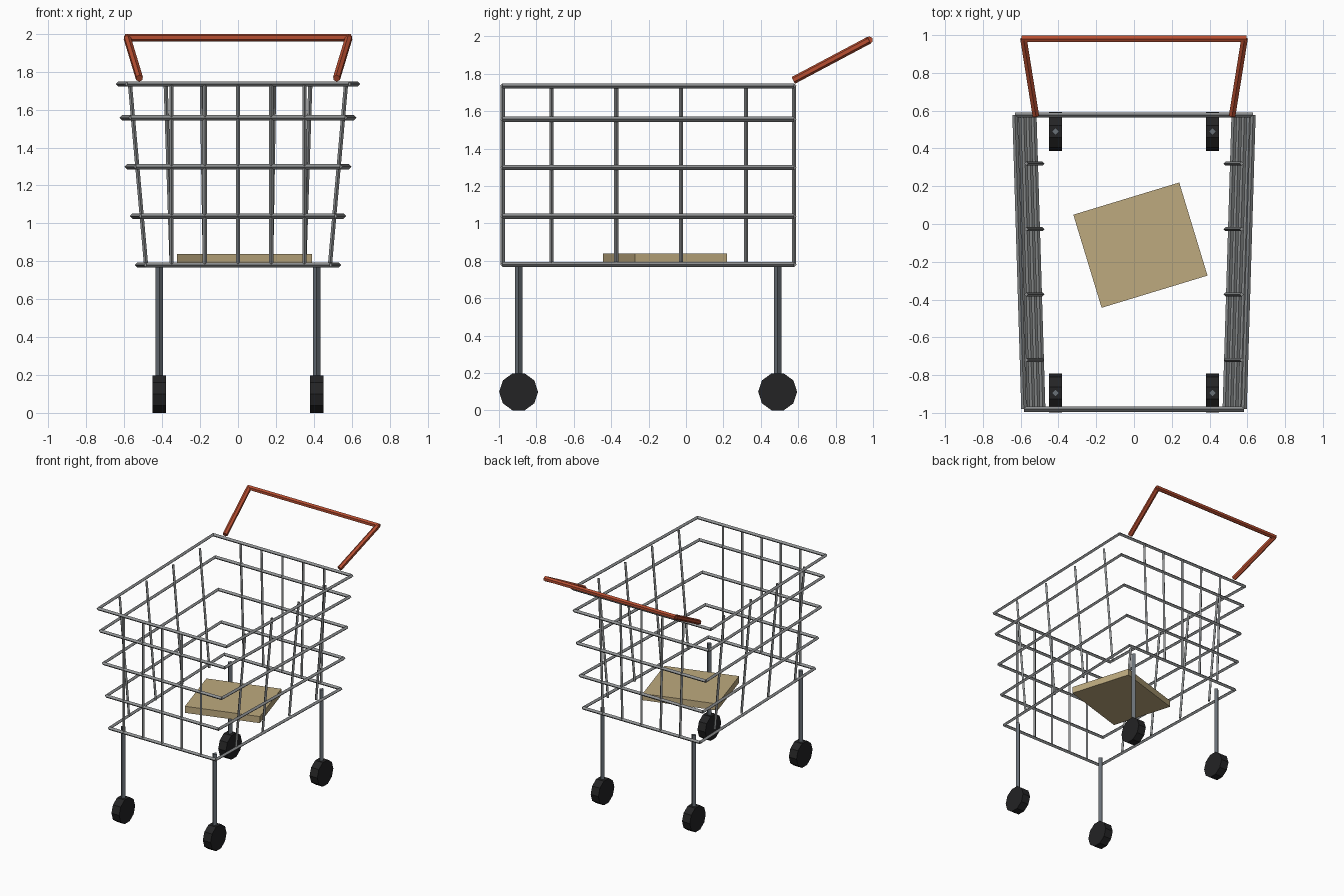
import bpy, math
from mathutils import Vector

if "Cube" in bpy.data.objects:
    bpy.data.objects.remove(bpy.data.objects["Cube"])


def material(name, rgb):
    m = bpy.data.materials.new(name)
    m.diffuse_color = (*rgb, 1)
    m.use_nodes = True
    m.node_tree.nodes["Principled BSDF"].inputs["Base Color"].default_value = m.diffuse_color
    return m


WIRE = material("wire grey", (0.27, 0.28, 0.285))
LEG = material("dark steel", (0.14, 0.16, 0.18))
RUBBER = material("black rubber", (0.017, 0.017, 0.018))
RED = material("handle red", (0.47, 0.075, 0.03))
CARD = material("cardboard", (0.51, 0.40, 0.21))


def rod(name, a, b, r, mat, sides=4):
    """Low-poly rod between two points."""
    a, b = Vector(a), Vector(b)
    d = b - a
    bpy.ops.mesh.primitive_cylinder_add(vertices=sides, radius=r, depth=d.length, location=(a + b) / 2)
    o = bpy.context.object
    o.name = name
    o.rotation_mode = 'QUATERNION'
    # tilt from vertical, keeping the rod's corners facing up and outwards
    if abs(d.normalized().z) > 0.9:
        o.rotation_quaternion = Vector((0, 0, 1)).rotation_difference(d)
    else:
        o.rotation_quaternion = d.to_track_quat('Z', 'Y')
    o.data.materials.append(mat)
    return o


FRONT, BACK = -0.98, 0.577
BOTTOM, TOP = 0.78, 1.735

# basket hoops, wider towards the top and the back
for z in (BOTTOM, 1.038, 1.298, 1.557, TOP):
    spread = 0.1 * (z - BOTTOM) / (TOP - BOTTOM)
    f, b = 0.483 + spread, 0.53 + spread
    corners = [(-f, FRONT, z), (f, FRONT, z), (b, BACK, z), (-b, BACK, z)]
    for i in range(4):
        rod("basket_hoop", corners[i], corners[(i + 1) % 4], 0.014, WIRE)

# upright wires on the front and back
for i in range(-2, 3):
    x = 0.175 * i
    rod("front_upright", (x, FRONT, BOTTOM), (x, FRONT, TOP), 0.011, WIRE)
    rod("back_upright", (x, BACK, BOTTOM), (x * 1.09, BACK, TOP), 0.011, WIRE)

for s in (-1, 1):
    # leaning upright wires on the sides
    for y in (-0.72, -0.373, -0.027, 0.32):
        rod("side_upright", (s * 0.485, y, BOTTOM), (s * 0.57, y, TOP), 0.011, WIRE)
    # legs and wheels
    for y in (-0.895, 0.49):
        rod("leg", (s * 0.415, y, 0.1), (s * 0.415, y, BOTTOM), 0.02, LEG)
        bpy.ops.mesh.primitive_cylinder_add(vertices=10, radius=0.104, depth=0.07,
                                            location=(s * 0.415, y, 0.099),
                                            rotation=(0, math.pi / 2, 0))
        wheel = bpy.context.object
        wheel.name = "wheel"
        # turn so that corners point forwards and backwards, with a flat tread below
        for v in wheel.data.vertices:
            v.co.x, v.co.y = v.co.y, v.co.x
        wheel.data.flip_normals()
        if abs(max(v.co.y for v in wheel.data.vertices) - 0.104) > 0.001:
            for v in wheel.data.vertices:
                v.co.x, v.co.y = v.co.y, v.co.x
            wheel.data.flip_normals()
        wheel.data.materials.append(RUBBER)
    # handle arms
    rod("handle_arm", (s * 0.52, 0.575, 1.765), (s * 0.585, 0.98, 1.98), 0.02, RED, 6)

# handle bar
rod("handle_bar", (-0.595, 0.98, 1.98), (0.595, 0.98, 1.98), 0.02, RED, 6)

# flat box lying in the basket
bpy.ops.mesh.primitive_cube_add(size=1, location=(0.034, -0.112, 0.812),
                                rotation=(0, 0, math.radians(16.9)))
box = bpy.context.object
box.name = "flat_box"
box.scale = (0.586, 0.515, 0.054)
box.data.materials.append(CARD)
